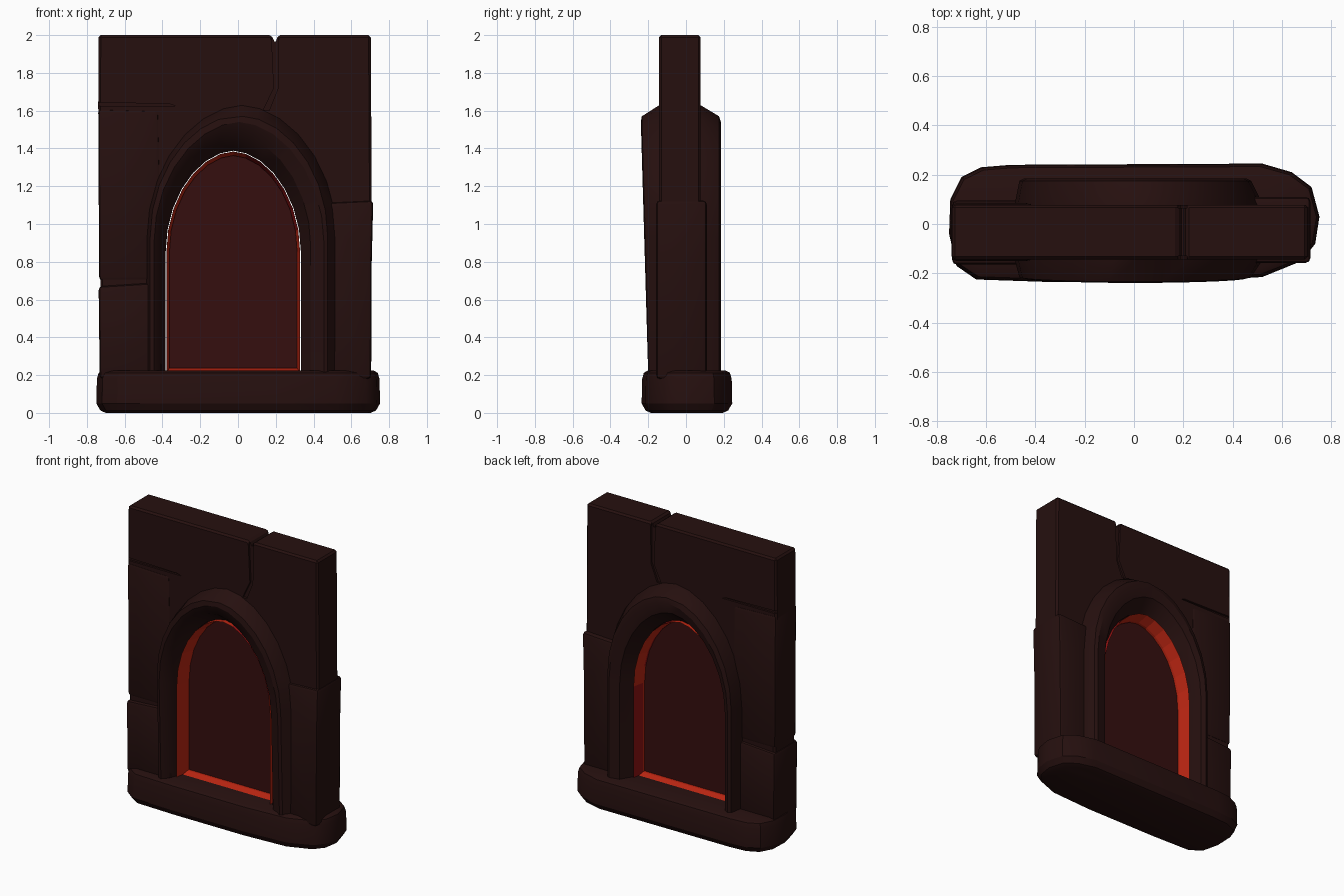
import bpy, bmesh, math

if "Cube" in bpy.data.objects:
    bpy.data.objects.remove(bpy.data.objects["Cube"])


def material(name, rgb):
    m = bpy.data.materials.new(name)
    m.diffuse_color = (*rgb, 1)
    m.use_nodes = True
    m.node_tree.nodes["Principled BSDF"].inputs["Base Color"].default_value = m.diffuse_color
    return m


STONE = material("dark_stone", (0.019, 0.0050, 0.0046))
PANE = material("dark_red_pane", (0.036, 0.0045, 0.0045))
ORANGE = material("glowing_orange", (0.50, 0.019, 0.006))
RED = material("glowing_red", (0.28, 0.006, 0.006))


def loft(name, rings, mats, wrap_rings=False, wrap_points=True, caps=False):
    """Skin a list of equally long point rings."""
    bm = bmesh.new()
    vs = [[bm.verts.new(p) for p in r] for r in rings]
    n, k = len(rings), len(rings[0])
    for i in range(n if wrap_rings else n - 1):
        for j in range(k if wrap_points else k - 1):
            a, b = vs[i], vs[(i + 1) % n]
            bm.faces.new((a[j], a[(j + 1) % k], b[(j + 1) % k], b[j]))
    if caps and wrap_points:
        bm.faces.new(vs[0])
        bm.faces.new(vs[-1])
    elif caps:
        bm.faces.new([r[0] for r in vs])
        bm.faces.new([r[-1] for r in vs])
    bmesh.ops.recalc_face_normals(bm, faces=bm.faces)
    me = bpy.data.meshes.new(name)
    bm.to_mesh(me)
    bm.free()
    ob = bpy.data.objects.new(name, me)
    bpy.context.collection.objects.link(ob)
    for m in mats:
        me.materials.append(m)
    return ob


def prism(name, outline, y0, y1, mat=STONE):
    """Extrude an (x, z) outline along y."""
    return loft(name, [[(x, y, z) for x, z in outline] for y in (y0, y1)], [mat], caps=True)


def arch(cx, hw, spring, top, bottom=0.18, n=14):
    """Slightly pointed arch, left foot to right foot."""
    pts = [(cx - hw, bottom)]
    for i in range(n + 1):
        t = math.pi * (1 - i / n)
        c = math.cos(t)
        x = math.copysign(abs(c) ** 1.1, c) * hw
        pts.append((cx + x, spring + (top - spring) * math.sin(t)))
    return pts + [(cx + hw, bottom)]


def activate(ob):
    bpy.ops.object.select_all(action='DESELECT')
    ob.select_set(True)
    bpy.context.view_layer.objects.active = ob


def modify(ob, kind, **settings):
    activate(ob)
    m = ob.modifiers.new(kind.lower(), kind)
    for key, val in settings.items():
        setattr(m, key, val)
    bpy.ops.object.modifier_apply(modifier=m.name)


def smooth(ob, angle=30):
    activate(ob)
    bpy.ops.object.shade_smooth_by_angle(angle=math.radians(angle))


# Wall slab with arched hole and a notch in the top edge
hole = arch(0.0, 0.43, 0.9, 1.50)
outline = [(-0.725, 0.18), (-0.73, 0.9), (-0.74, 1.62), (-0.738, 2.0),
           (0.178, 2.0), (0.197, 1.955), (0.212, 2.0), (0.703, 2.0),
           (0.708, 1.12), (0.70, 0.18)] + hole[::-1]
wall = prism("wall", outline, -0.143, 0.078)
modify(wall, 'BEVEL', width=0.012, segments=1, limit_method='ANGLE', angle_limit=math.radians(50))

# Cracks cut shallowly into both wall faces
cracks = [
    [(0.175, 2.05), (0.215, 2.05), (0.212, 1.72), (0.165, 1.60), (0.135, 1.605), (0.19, 1.72)],
    [(-0.78, 1.645), (-0.36, 1.635), (-0.33, 1.625), (-0.78, 1.625)],
]
for pts in cracks:
    for y in (-0.143, 0.078):
        cutter = prism("crack_cutter", pts, y - 0.014, y + 0.014)
        cutter.hide_render = True
        modify(wall, 'BOOLEAN', object=cutter, operation='DIFFERENCE', solver='EXACT')
        bpy.data.objects.remove(cutter)
smooth(wall)

# Thicker worn blocks low on each side of the wall
blocks = {
    "lower_right_block": ([(0.40, 0.18), (0.40, 1.11), (0.716, 1.125), (0.708, 0.8), (0.705, 0.18)], -0.158, 0.11),
    "lower_left_block": ([(-0.732, 0.18), (-0.738, 0.67), (-0.42, 0.69), (-0.40, 0.18)], -0.165, 0.095),
    "middle_left_block": ([(-0.735, 0.70), (-0.74, 1.61), (-0.42, 1.60), (-0.40, 0.70)], -0.15, 0.085),
}
for name, (pts, y0, y1) in blocks.items():
    ob = prism(name, pts, y0, y1)
    modify(ob, 'BEVEL', width=0.02, segments=2)
    smooth(ob)

# Raised arch frame, front leaning out towards the top
opening = arch(-0.025, 0.358, 0.85, 1.388)
inner = arch(-0.015, 0.40, 0.88, 1.47)
crown = arch(0.005, 0.45, 0.90, 1.54)
outer = arch(0.02, 0.505, 0.92, 1.63)
section = [(opening, -0.10), (inner, -0.17), (crown, -0.20), (outer, -0.14),
           (outer, 0.075), (crown, 0.185), (inner, 0.17), (opening, 0.08)]
rings = []
for pts, y in section:
    lean = 0.035 if y < -0.15 else 0
    rings.append([(x, y - lean * (z - 0.2) / 1.2, z) for x, z in pts])
# bring the shoulders up so the frame reads as a fat moulding
shoulder_f = [(x + 0.02 * (1 if x > 0 else -1), y + 0.005, z + 0.03 * (z > 0.8))
              for x, y, z in rings[2]]
shoulder_b = [(x + 0.02 * (1 if x > 0 else -1), y - 0.01, z + 0.03 * (z > 0.8))
              for x, y, z in rings[5]]
rings.insert(6 - 1, shoulder_b)
rings.insert(3, shoulder_f)
frame = loft("arch_frame", rings, [STONE], wrap_rings=True, wrap_points=False, caps=True)
smooth(frame)

# Glowing liner around the opening, sill included
edge = arch(-0.025, 0.354, 0.85, 1.384, bottom=0.208)
mid = arch(-0.025, 0.338, 0.85, 1.362, bottom=0.238)
liner = loft("glowing_liner",
             [[(x, y, z) for x, z in pts]
              for pts, y in ((edge, -0.125), (mid, -0.03), (mid, 0.02), (edge, 0.10))],
             [ORANGE, RED], wrap_rings=True)
for f in liner.data.polygons:
    x, y, z = f.center
    f.material_index = int(x > 0.05 and ((z > 1.0 and y < 0) or (z < 0.8 and y > 0 and x > 0.2)))

# Dark red pane filling the opening
prism("window_pane", mid, -0.012, 0.002, PANE)

# Rounded plinth
plan = [(-0.75, -0.04), (-0.745, 0.10), (-0.70, 0.19), (-0.62, 0.23), (-0.50, 0.24),
        (0.52, 0.245), (0.64, 0.21), (0.72, 0.15), (0.752, 0.03), (0.735, -0.08),
        (0.68, -0.15), (0.52, -0.215), (0.20, -0.235), (-0.35, -0.235),
        (-0.64, -0.225), (-0.72, -0.17)]
levels = [(0.0, 0.05), (0.012, 0.022), (0.05, 0.0), (0.18, 0.003), (0.212, 0.012), (0.225, 0.035)]
base = loft("base_plinth",
            [[(x * (1 - d / 0.75), y * (1 - d / 0.24), z) for x, y in plan] for z, d in levels],
            [STONE], caps=True)
smooth(base)
